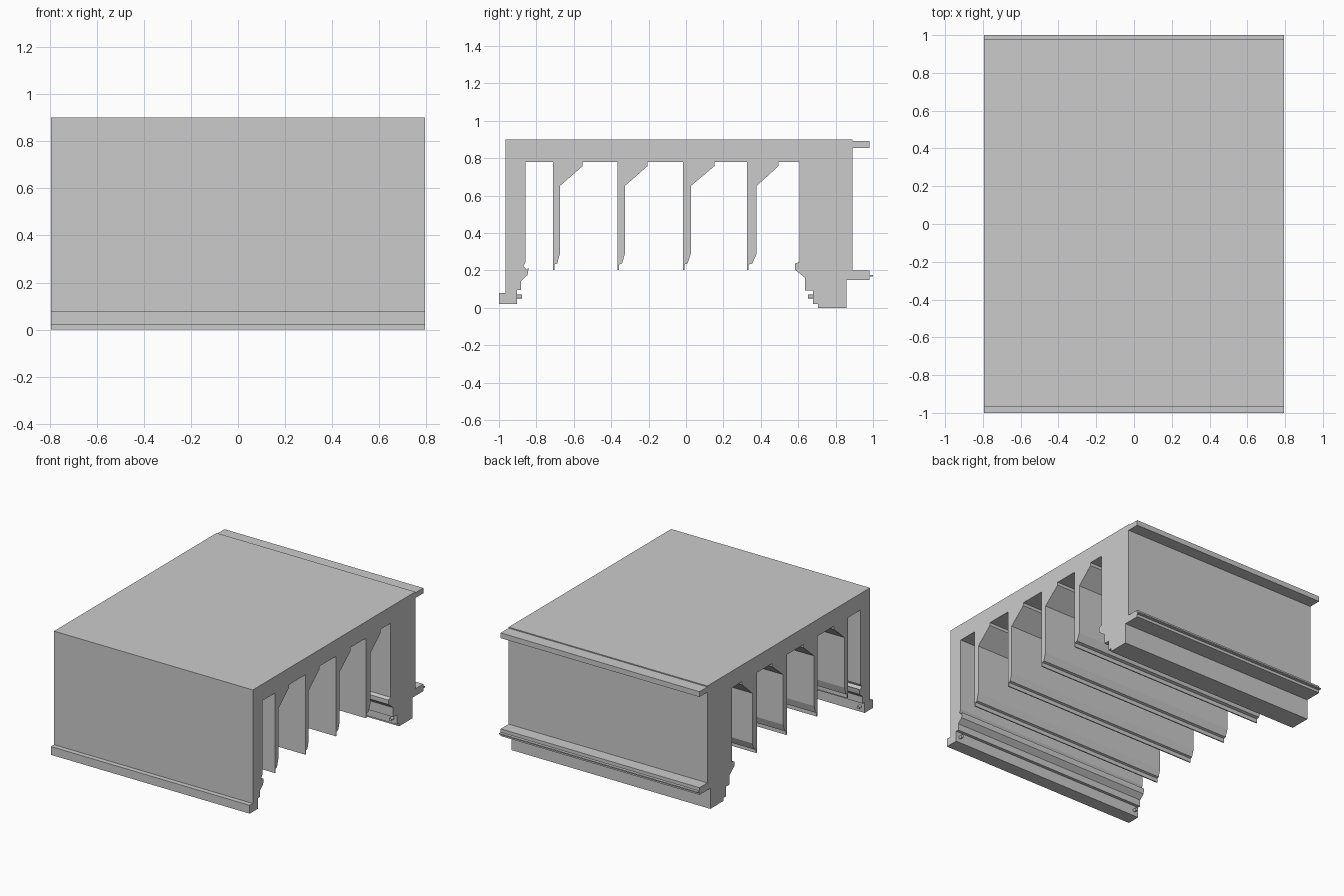
import bpy, bmesh, math
from mathutils import Matrix

if "Cube" in bpy.data.objects:
    bpy.data.objects.remove(bpy.data.objects["Cube"])

HALF = 0.794  # half length of the extrusion along x


def extrude(name, profile):
    """Extrude a (y, z) outline along x."""
    bm = bmesh.new()
    face = bm.faces.new([bm.verts.new((-HALF, y, z)) for y, z in profile])
    res = bmesh.ops.extrude_face_region(bm, geom=[face])
    verts = [v for v in res["geom"] if isinstance(v, bmesh.types.BMVert)]
    bmesh.ops.translate(bm, verts=verts, vec=(2 * HALF, 0, 0))
    bmesh.ops.recalc_face_normals(bm, faces=bm.faces)
    return finish(name, bm)


def finish(name, bm):
    mesh = bpy.data.meshes.new(name)
    bm.to_mesh(mesh)
    bm.free()
    obj = bpy.data.objects.new(name, mesh)
    bpy.context.collection.objects.link(obj)
    return obj


def pin(name, x, y0, y1, z=0.06, r=0.011):
    """Small round locating pin pointing along y."""
    bm = bmesh.new()
    m = Matrix.Translation((x, (y0 + y1) / 2, z)) @ Matrix.Rotation(math.pi / 2, 4, "X")
    bmesh.ops.create_cone(bm, cap_ends=True, segments=16, radius1=r, radius2=r,
                          depth=y1 - y0, matrix=m)
    return finish(name, bm)


# Front wall with foot and snap ridge, top slab, back wall with rails
front_wall = [(-0.965, 0.9), (-0.965, 0.08), (-1, 0.08), (-1, 0.02), (-0.904, 0.02),
              (-0.904, 0.096), (-0.882, 0.096), (-0.882, 0.144), (-0.847, 0.176),
              (-0.841, 0.214), (-0.853, 0.205), (-0.87, 0.224), (-0.857, 0.246),
              (-0.857, 0.78)]
back_wall = [(0.607, 0.78), (0.607, 0.246), (0.582, 0.236), (0.582, 0.204),
             (0.637, 0.16), (0.637, 0.092), (0.68, 0.092), (0.68, 0.022),
             (0.705, 0.022), (0.705, 0), (0.857, 0), (0.857, 0.148),
             (0.98, 0.148), (0.98, 0.168), (1, 0.168), (1, 0.176), (0.98, 0.176),
             (0.98, 0.2), (0.89, 0.2), (0.89, 0.855), (0.98, 0.855), (0.98, 0.893),
             (0.89, 0.893), (0.89, 0.9)]
extrude("housing_body", front_wall + back_wall)

# Hanging fins: (front y, back y, outer end of the top gusset)
fins = [(-0.712, -0.674, -0.553), (-0.365, -0.327, -0.206),
        (-0.017, 0.026, 0.152), (0.325, 0.378, 0.494)]
for i, (a, b, c) in enumerate(fins, 1):
    mid = a + 0.4 * (b - a)
    extrude(f"fin_{i}", [(a, 0.785), (a, 0.203), (a + 0.008, 0.203), (a + 0.008, 0.232),
                         (mid + 0.008, 0.237), (b, 0.29), (b, 0.652),
                         (c, 0.758), (c, 0.785)])

# Locating pins at both ends of the two feet
for side, x in (("left", -0.76), ("right", 0.76)):
    pin(f"front_pin_{side}", x, -0.91, -0.878)
    pin(f"back_pin_{side}", x, 0.651, 0.69)
